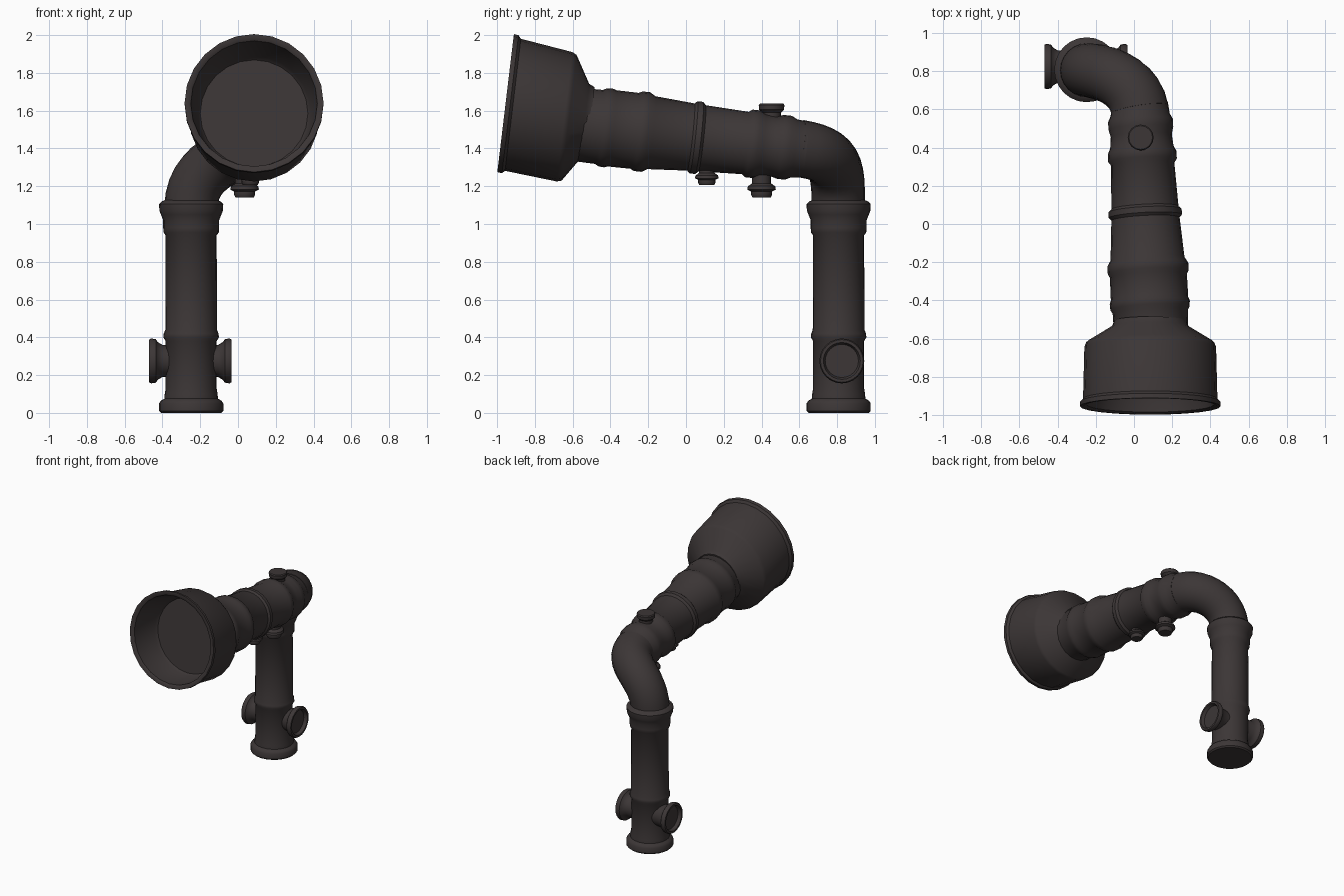
import bpy, bmesh, math
from mathutils import Vector

cube = bpy.data.objects.get("Cube")
if cube:
    bpy.data.objects.remove(cube)

iron = bpy.data.materials.new("dark_iron")
iron.use_nodes = True
iron_colour = (0.045, 0.037, 0.037, 1)
iron.diffuse_color = iron_colour
bsdf = iron.node_tree.nodes["Principled BSDF"]
bsdf.inputs["Base Color"].default_value = iron_colour
bsdf.inputs["Roughness"].default_value = 0.7


def loft(name, stations, sides=24):
    """Skin a closed tube through (centre, normal, radius) stations."""
    bm = bmesh.new()
    rings = []
    for centre, normal, radius in stations:
        n = normal.normalized()
        ref = Vector((0, 1, 0)) if abs(n.x) > 0.9 else Vector((1, 0, 0))
        u = (ref - n * ref.dot(n)).normalized()
        v = n.cross(u)
        angles = [2 * math.pi * i / sides for i in range(sides)]
        rings.append([bm.verts.new(centre + radius * (u * math.cos(a) + v * math.sin(a)))
                      for a in angles])
    for a, b in zip(rings, rings[1:]):
        for i in range(sides):
            j = (i + 1) % sides
            bm.faces.new((a[i], a[j], b[j], b[i]))
    bm.faces.new(rings[0][::-1])
    bm.faces.new(rings[-1])
    bmesh.ops.recalc_face_normals(bm, faces=bm.faces)
    mesh = bpy.data.meshes.new(name)
    bm.to_mesh(mesh)
    bm.free()
    mesh.materials.append(iron)
    obj = bpy.data.objects.new(name, mesh)
    bpy.context.collection.objects.link(obj)
    bpy.ops.object.select_all(action='DESELECT')
    obj.select_set(True)
    bpy.context.view_layer.objects.active = obj
    bpy.ops.object.shade_smooth_by_angle(angle=math.radians(40))
    return obj


def turned(name, start, axis, profile, normal=None, sides=24):
    """Turn a (distance, radius) profile along an axis."""
    start, axis = Vector(start), Vector(axis).normalized()
    normal = Vector(normal) if normal else axis
    return loft(name, [(start + axis * d, normal, r) for d, r in profile], sides)


# Flared horn with a recessed mouth
turned("horn", (0.085, -0.955, 1.64), (0, 0.41, -0.095),
       [(0.24, 0.285), (0.22, 0.3), (0.01, 0.335), (0, 0.35), (0, 0.368), (0.025, 0.368),
        (0.04, 0.352), (0.32, 0.345), (0.345, 0.335), (0.43, 0.2), (0.46, 0.19)],
       normal=(0, 1, -0.12))

# Tapered barrel with raised collars
turned("barrel", (0.09, -0.56, 1.525), (-0.06, 1.18, -0.13),
       [(0, 0.195), (0.1, 0.197), (0.12, 0.208), (0.15, 0.21), (0.17, 0.203),
        (0.29, 0.202), (0.31, 0.212), (0.35, 0.212), (0.38, 0.194), (0.59, 0.179),
        (0.605, 0.192), (0.635, 0.192), (0.65, 0.176), (0.88, 0.166), (0.9, 0.18),
        (0.94, 0.18), (0.97, 0.166), (1.03, 0.16), (1.07, 0.17), (1.11, 0.17),
        (1.14, 0.155), (1.2, 0.148)])

# Curved elbow
p0, p1, p2, p3 = (Vector(p) for p in ((0.03, 0.6, 1.4), (0.0, 0.79, 1.37),
                                      (-0.25, 0.81, 1.32), (-0.25, 0.805, 1.08)))
bend = []
for i in range(13):
    t = i / 12
    s = 1 - t
    point = p0 * s**3 + p1 * 3 * s * s * t + p2 * 3 * s * t * t + p3 * t**3
    tangent = (p1 - p0) * s * s + (p2 - p1) * 2 * s * t + (p3 - p2) * t * t
    bend.append((point, tangent, 0.152 - 0.012 * t))
loft("elbow", bend)

# Upright column with top collar and base flange
turned("column", (-0.248, 0.808, 0), (0, 0, 1),
       [(0, 0.16), (0.01, 0.17), (0.05, 0.17), (0.065, 0.16), (0.075, 0.142), (0.1, 0.14),
        (0.13, 0.135), (0.38, 0.135), (0.4, 0.147), (0.42, 0.145), (0.44, 0.137),
        (0.94, 0.135), (0.955, 0.146), (0.98, 0.148), (1.02, 0.148), (1.05, 0.16),
        (1.07, 0.168), (1.105, 0.17), (1.12, 0.155), (1.13, 0.13)])

# Cupped ports on both sides of the column foot
for name, side, reach in (("right_port", -1, 0.222), ("left_port", 1, 0.213)):
    turned(name, (-0.248, 0.825, 0.275), (side, 0, 0),
           [(0.08, 0.085), (reach - 0.07, 0.085), (reach - 0.045, 0.1), (reach - 0.035, 0.115),
            (reach - 0.01, 0.119), (reach, 0.113), (reach, 0.098), (reach - 0.025, 0.088)])

# Cap on top of the barrel
turned("top_cap", (0.035, 0.453, 1.5), (0, 0, 1),
       [(0, 0.05), (0.06, 0.05), (0.09, 0.05), (0.105, 0.066), (0.13, 0.068), (0.137, 0.062)],
       sides=16)

# Drain plugs under the barrel
plug = [(0, 0.05), (0.085, 0.05), (0.1, 0.072), (0.118, 0.076), (0.128, 0.055),
        (0.145, 0.056), (0.16, 0.048)]
for name, pos, size in (("rear_plug", (0.035, 0.4, 1.3), 1.0),
                        ("front_plug", (0.065, 0.11, 1.34), 0.83)):
    turned(name, pos, (0, 0, -1), [(d * size, r * size) for d, r in plug], sides=16)
